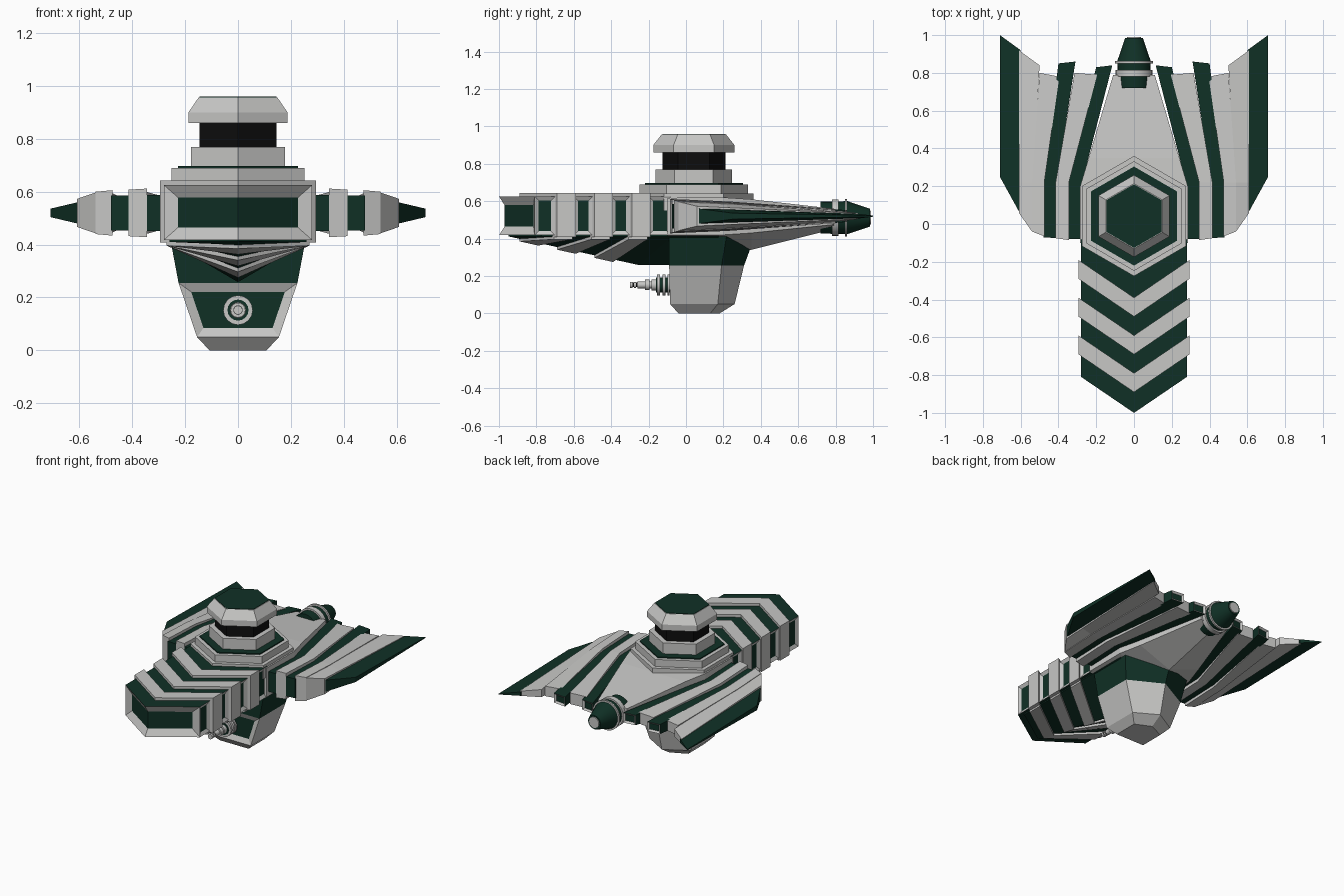
import bpy, bmesh, math

if "Cube" in bpy.data.objects:
    bpy.data.objects.remove(bpy.data.objects["Cube"])


def material(name, col):
    m = bpy.data.materials.new(name)
    m.diffuse_color = (*col, 1)
    m.use_nodes = True
    m.node_tree.nodes["Principled BSDF"].inputs["Base Color"].default_value = m.diffuse_color
    return m


MATS = [material("light_grey", (0.57, 0.57, 0.56)),
        material("dark_green", (0.005, 0.030, 0.019)),
        material("black", (0.004, 0.004, 0.004))]
GREY, GREEN, BLACK = 0, 1, 2


def loft(name, sections, mat=GREY, rule=None, insets=(), fold=None, smooth=False):
    """Skin closed sections; rule(face) gives a colour; insets = (test, width, depth) recessed green panels."""
    bm = bmesh.new()
    rings = [[bm.verts.new(p) for p in s] for s in sections]
    n = len(rings[0])
    for a, b in zip(rings, rings[1:]):
        for i in range(n):
            j = (i + 1) % n
            f = bm.faces.new((a[i], a[j], b[j], b[i]))
            f.smooth = smooth
    bm.faces.new(rings[0])
    bm.faces.new(rings[-1])
    if fold:
        for r in (rings[0], rings[-1]):
            bmesh.ops.connect_verts(bm, verts=[r[i] for i in fold])
    bmesh.ops.recalc_face_normals(bm, faces=bm.faces[:])
    bm.normal_update()
    for f in bm.faces:
        f.material_index = rule(f) if rule else mat
    for test, width, depth in insets:
        region = [f for f in bm.faces if test(f)]
        bmesh.ops.inset_region(bm, faces=region, thickness=width, depth=depth, use_even_offset=True)
        for f in region:
            f.material_index = GREEN
        bm.normal_update()
    me = bpy.data.meshes.new(name)
    bm.to_mesh(me)
    bm.free()
    for m in MATS:
        me.materials.append(m)
    if smooth:
        me.set_sharp_from_angle(angle=math.radians(35))
    ob = bpy.data.objects.new(name, me)
    bpy.context.collection.objects.link(ob)
    return ob


def chevron_plan(y0, y1, h, z0, keel=None):
    """V-shaped plan; keel(y) lowers the two centre points."""
    d = 0.68 * h
    k0, k1 = (keel(y0), keel(y1)) if keel else (z0, z0)
    return [(-h, y0 + d, z0), (0, y0, k0), (h, y0 + d, z0),
            (h, y1 + d, z0), (0, y1, k1), (-h, y1 + d, z0)]


def chevron(name, y0, y1, h, z0, z1, **kw):
    return loft(name, [chevron_plan(y0, y1, h, z0), chevron_plan(y0, y1, h, z1)], fold=(1, 4), **kw)


# Nose: recessed green segments alternating with raised grey bands
cuts = [-1.0, -0.89, -0.79, -0.69, -0.59, -0.49, -0.39, -0.27]
for i, (a, b) in enumerate(zip(cuts, cuts[1:])):
    if i % 2:
        chevron("nose_band_%d" % i, a, b, 0.295, 0.408, 0.643)
    else:
        panels = [(lambda f: f.normal.x > 0.95, 0.022, -0.012),
                  (lambda f: f.normal.x < -0.95, 0.022, -0.012)]
        if i == 0:   # wide window across the folded front
            panels.append((lambda f: f.normal.y < -0.5 and abs(f.normal.z) < 0.1
                           and f.calc_area() > 0.04, 0.046, -0.025))
        chevron("nose_segment_%d" % i, a, b, 0.28, 0.418, 0.625, insets=panels,
                rule=lambda f: GREEN if abs(f.normal.z) > 0.9 else GREY)

# Stepped keel under the nose
kcuts = [-0.95] + cuts[1:7] + [-0.25, 0.0]
for i, (a, b) in enumerate(zip(kcuts, kcuts[1:])):
    grey = i in (1, 3, 5)
    drop = 0.014 if grey else 0.0
    keel = lambda y: max(0.258, 0.412 - 0.22 * (y + 0.95)) - drop
    h = 0.27 if grey else 0.26
    loft("keel_step_%d" % i, [chevron_plan(a, b, h, 0.41 - drop, keel), chevron_plan(a, b, h, 0.45)],
         GREY if grey else GREEN, fold=(1, 4))


# Central hull tapering to the tail, with a shallow V underside
def hull_section(y, h, top, low, keel):
    return [(-h, y, top), (h, y, top), (h, y, low), (0, y, keel), (-h, y, low)]


loft("central_hull", [hull_section(-0.1, 0.285, 0.618, 0.42, 0.34), hull_section(0.2, 0.285, 0.62, 0.42, 0.34),
                      hull_section(0.35, 0.24, 0.61, 0.43, 0.34), hull_section(0.79, 0.11, 0.56, 0.475, 0.45)])

# Wing ribs: x inner, x outer, rear x inner, rear x outer, front y pair, rear y pair, front and rear half heights
ZC = 0.52
ribs = [
    ("inner_green_rib", .275, .35, .115, .20, -.08, -.08, .84, .83, .068, .068, .034, GREEN),
    ("inner_grey_rib", .345, .415, .195, .315, -.085, -.075, .79, .80, .092, .088, .038, GREY),
    ("middle_green_rib", .41, .48, .31, .40, -.075, -.07, .86, .85, .066, .066, .032, GREEN),
    ("middle_grey_rib", .475, .54, .395, .50, -.065, -.04, .78, .80, .086, .080, .034, GREY),
    ("outer_grey_rib", .54, .61, .50, .61, -.04, .06, .84, .92, .077, .053, .026, GREY),
]
for side, s in (("right", 1), ("left", -1)):
    for name, xi, xo, ri, ro, fi, fo, bi, bo, hi, ho, hr, mat in ribs:
        t = 0.15 if name.startswith("outer") else 0.0

        def rib_section(a, b, ya, yb, ha, hb):
            return [(s * a, ya, ZC + ha), (s * b, yb, ZC + hb), (s * b, yb, ZC - hb), (s * a, ya, ZC - ha)]

        secs = [rib_section(xi, xo, fi, fo, hi, ho),
                rib_section(xi - t * (xi - ri), xo - t * (xo - ro), 0.22, 0.22, hi * .86, ho * .86),
                rib_section(ri, ro, bi, bo, hr, hr * (0.6 if t else 1))]
        if mat == GREEN:   # grey framed rear end with a green centre
            loft(name + "_" + side, secs, insets=[(lambda f: f.normal.y > 0.9, 0.012, -0.01)],
                 rule=lambda f: GREY if f.normal.y > 0.9 else GREEN)
        else:
            loft(name + "_" + side, secs, mat)
    # Thin outer blade
    loft("wing_blade_" + side, [
        [(s * .60, .05, ZC + .042), (s * .60, .92, ZC + .013), (s * .60, .92, ZC - .013), (s * .60, .05, ZC - .042)],
        [(s * .71, .25, ZC + .016), (s * .71, 1.0, ZC + .003), (s * .71, 1.0, ZC - .003), (s * .71, .25, ZC - .016)]],
        GREEN)


# Hexagonal command tower, stacked tiers of (radius, z)
def hexagon(r, z):
    return [(r * math.sin(k * math.pi / 3), 0.042 + r * math.cos(k * math.pi / 3), z) for k in range(6)]


def tier(name, steps, mat=GREY):
    loft(name, [hexagon(r, z) for r, z in steps], mat)


tier("tower_footing", [(.318, .55), (.318, .642)])
tier("tower_base", [(.29, .62), (.29, .69)])
tier("tower_base_plate", [(.262, .685), (.262, .697)], GREEN)
tier("tower_collar", [(.205, .69), (.205, .77)])
tier("tower_window_band", [(.168, .76), (.168, .87)], BLACK)
tier("tower_cap", [(.217, .86), (.217, .90), (.172, .957)])
tier("tower_roof_plate", [(.168, .95), (.168, .96)], GREEN)


# Gondola below the hull: five-sided plan with a pointed rear
def gondola_section(z, hx, front, side, back):
    return [(-hx, front, z), (hx, front, z), (hx, side, z), (0, back, z), (-hx, side, z)]


loft("gondola", [gondola_section(0, .108, -.04, .13, .18), gondola_section(.05, .155, -.085, .17, .26),
                 gondola_section(.255, .225, -.09, .19, .31), gondola_section(.43, .258, -.09, .22, .375)],
     rule=lambda f: GREEN if f.calc_center_median().z > 0.26 else GREY,
     insets=[(lambda f: f.normal.y < -0.9 and 0.1 < f.calc_center_median().z < 0.2, 0.034, -0.015)])


# Round parts along y: list of (y0, r0, y1, r1, colour)
def turned(name, pieces, z, n):
    for k, (y0, r0, y1, r1, mat) in enumerate(pieces):
        circ = lambda r, y: [(r * math.cos(2 * math.pi * i / n), y, z + r * math.sin(2 * math.pi * i / n))
                             for i in range(n)]
        loft("%s_%d" % (name, k), [circ(r0, y0), circ(r1, y1)], mat, smooth=True)


turned("chin_gun", [(-.09, .036, -.06, .036, GREY), (-.10, .056, -.088, .056, GREY),
                    (-.125, .056, -.11, .056, GREY), (-.155, .056, -.14, .056, GREY),
                    (-.16, .040, -.07, .040, GREEN), (-.185, .030, -.16, .030, GREY),
                    (-.22, .028, -.195, .028, GREY), (-.26, .018, -.16, .018, GREY),
                    (-.295, .012, -.25, .012, BLACK), (-.30, .017, -.285, .017, GREY),
                    (-.278, .017, -.268, .017, GREY)], 0.152, 16)
turned("tail_engine", [(.72, .085, .86, .088, GREEN), (.78, .098, .815, .098, GREY),
                       (.85, .100, .862, .100, GREY), (.858, .090, .985, .047, GREEN),
                       (.97, .040, .99, .036, GREY)], 0.512, 24)
